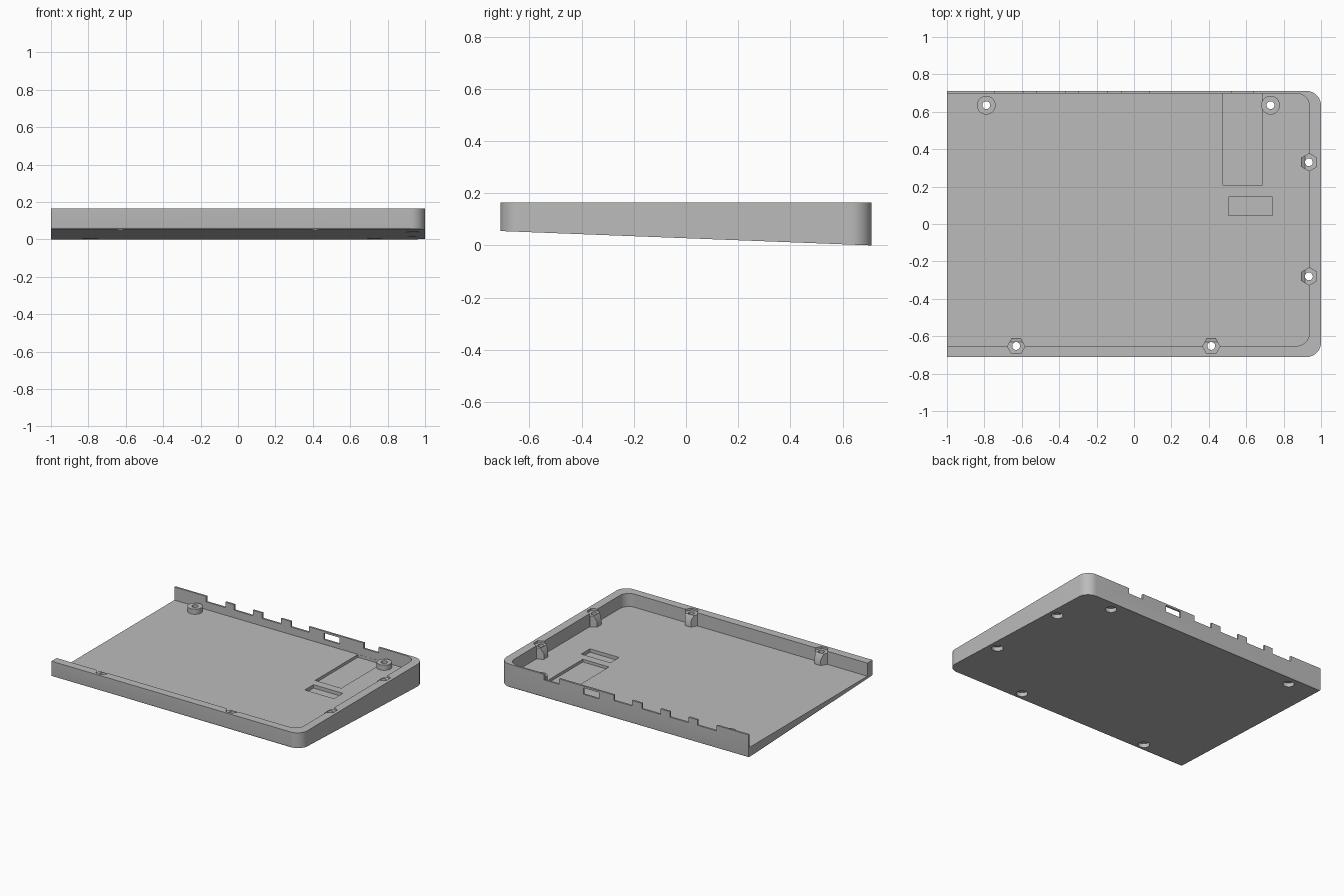
import bpy, bmesh, math
from mathutils import Vector

if "Cube" in bpy.data.objects:
    bpy.data.objects.remove(bpy.data.objects["Cube"])

TOP, FLOOR, HALF_Y = 0.165, 0.07, 0.712

grey = bpy.data.materials.new("plain_grey")
grey.use_nodes = True
grey.diffuse_color = (0.5, 0.5, 0.5, 1)
grey.node_tree.nodes["Principled BSDF"].inputs["Base Color"].default_value = (0.5, 0.5, 0.5, 1)


def underside(y):
    """Height of the sloping underside."""
    return 0.055 * (HALF_Y - y) / (2 * HALF_Y)


def outline(x0, x1, y0, y1, r, steps=10):
    """Rectangle with its two +x corners rounded."""
    pts = [(x0, y1), (x0, y0)]
    for cy, start in ((y0 + r, -90), (y1 - r, 0)):
        for i in range(steps + 1):
            a = math.radians(start + 90 * i / steps)
            pts.append((x1 - r + r * math.cos(a), cy + r * math.sin(a)))
    return pts


def circle(x, y, r, n=32, turn=0):
    return [(x + r * math.cos(turn + math.tau * i / n),
             y + r * math.sin(turn + math.tau * i / n)) for i in range(n)]


def box(x0, x1, y0, y1):
    return [(x0, y0), (x1, y0), (x1, y1), (x0, y1)]


def prism(name, pts, z0, z1, bevel=0, chamfer=None):
    """Extrude an outline; z0 may be a function of y."""
    bm = bmesh.new()
    low = [bm.verts.new((x, y, z0(y) if callable(z0) else z0)) for x, y in pts]
    high = [bm.verts.new((x, y, z1)) for x, y in pts]
    bm.faces.new(low[::-1])
    bm.faces.new(high)
    for i in range(len(pts)):
        j = (i + 1) % len(pts)
        bm.faces.new((low[i], low[j], high[j], high[i]))
    if bevel:
        rim = [e for e in bm.edges if all(v in low for v in e.verts)
               and any(v.co.x > -0.99 for v in e.verts)]
        bmesh.ops.bevel(bm, geom=rim, offset=bevel, segments=3, profile=0.5, affect='EDGES')
    if chamfer:
        point, normal = chamfer
        cut = bmesh.ops.bisect_plane(bm, geom=bm.verts[:] + bm.edges[:] + bm.faces[:],
                                     plane_co=point, plane_no=normal, clear_outer=True)
        bmesh.ops.holes_fill(bm, edges=[e for e in cut["geom_cut"]
                                        if isinstance(e, bmesh.types.BMEdge)])
    bmesh.ops.recalc_face_normals(bm, faces=bm.faces)
    mesh = bpy.data.meshes.new(name)
    bm.to_mesh(mesh)
    bm.free()
    mesh.materials.append(grey)
    ob = bpy.data.objects.new(name, mesh)
    bpy.context.collection.objects.link(ob)
    return ob


def combine(target, tool, operation='DIFFERENCE'):
    mod = target.modifiers.new("combine", 'BOOLEAN')
    mod.operation, mod.object, mod.solver = operation, tool, 'EXACT'
    bpy.context.view_layer.objects.active = target
    bpy.ops.object.modifier_apply(modifier=mod.name)
    bpy.data.objects.remove(tool)


# Wedge-shaped tray, open on one side, with a level floor
tray = prism("tray", outline(-1, 1, -HALF_Y, HALF_Y, 0.08), underside, TOP, bevel=0.01)
combine(tray, prism("cavity", outline(-1.2, 0.938, -0.652, 0.698, 0.07), FLOOR, 0.4))

# Port notches along the top of the thin back wall
for x0, x1 in ((-0.745, -0.59), (-0.52, -0.37), (-0.295, -0.145), (-0.065, 0.08), (0.52, 0.64)):
    combine(tray, prism("notch", box(x0, x1, 0.69, 0.8), 0.125, 0.4))
combine(tray, prism("window", box(0.2, 0.325, 0.69, 0.8), 0.105, 0.152))

# Shallow floor pockets
combine(tray, prism("long_pocket", box(0.475, 0.685, 0.205, 0.697), 0.05, 0.1))
combine(tray, prism("small_pocket", box(0.505, 0.74, 0.045, 0.145), 0.045, 0.1))

# Round bosses by the back wall
back_bosses = [(-0.79, 0.635), (0.73, 0.635)]
for x, y in back_bosses:
    combine(tray, prism("boss", circle(x, y, 0.05), 0.04, 0.107), 'UNION')

# Hexagonal posts set into the thick rim, chamfered on the inner side
rim_posts = [(0.935, 0.33, -1, 0), (0.935, -0.28, -1, 0),
             (-0.63, -0.652, 0, 1), (0.413, -0.652, 0, 1)]
for x, y, dx, dy in rim_posts:
    turn = math.pi / 2 if dx else 0
    hexagon = circle(x, y, 0.048, 6, turn)
    combine(tray, prism("post_recess", hexagon, 0.15, 0.4))
    inward = Vector((dx, dy, 0))
    edge = Vector((x, y, 0.15)) + inward * 0.022
    post = prism("post", hexagon, 0.06, 0.15,
                 chamfer=(edge, (inward * 2 + Vector((0, 0, 1))).normalized()))
    combine(tray, post, 'UNION')

# Screw holes with wide recesses on the underside
for x, y in back_bosses + [p[:2] for p in rim_posts]:
    combine(tray, prism("screw_hole", circle(x, y, 0.021, 24), -0.1, 0.4))
    combine(tray, prism("screw_recess", circle(x, y, 0.038), -0.1, underside(y) + 0.03))

bpy.ops.object.select_all(action='DESELECT')
tray.select_set(True)
bpy.context.view_layer.objects.active = tray
bpy.ops.object.shade_smooth_by_angle(angle=math.radians(30))
